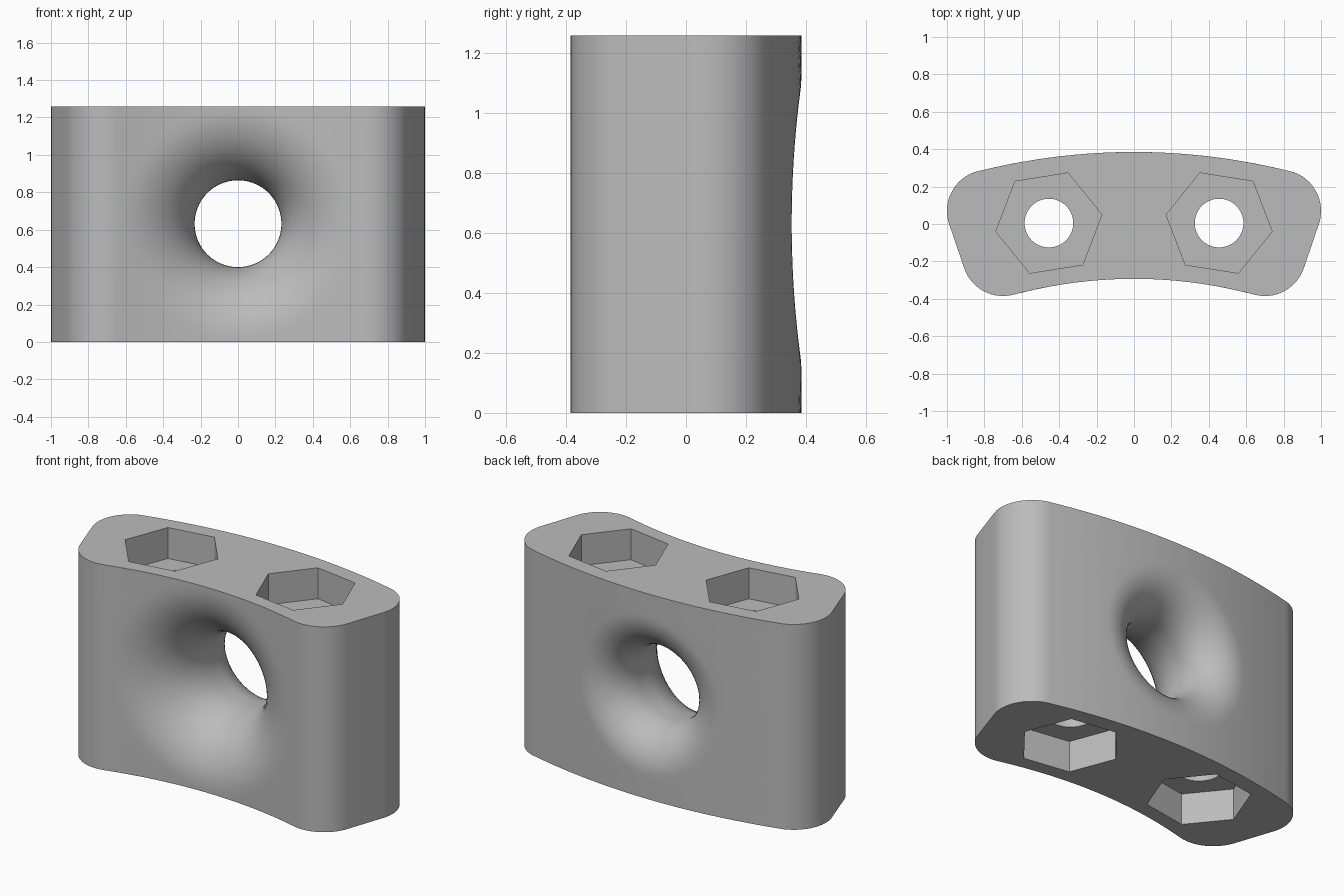
import bpy, bmesh
from math import sin, cos, pi, sqrt, radians, atan2
from mathutils import Vector

if "Cube" in bpy.data.objects:
    bpy.data.objects.remove(bpy.data.objects["Cube"])

H = 1.26            # height
MID = H / 2 + 0.002  # height of the big through hole
R_HOLE = 0.232
SEG = 24            # segments per side of each face panel
N = SEG * 4

grey = bpy.data.materials.new("grey")
grey.use_nodes = True
grey.diffuse_color = (0.5, 0.5, 0.5, 1)
grey.node_tree.nodes["Principled BSDF"].inputs["Base Color"].default_value = (0.5, 0.5, 0.5, 1)


def front_y(x):
    return -0.293 - 0.204 * x * x


def back_y(x):
    return 0.385 - 0.148 * x * x


bm = bmesh.new()


def rect_point(i, w):
    """Walk round a panel border, counter-clockwise from the lower left corner."""
    side, t = i // SEG, (i % SEG) / SEG
    corners = [(-w, 0), (w, 0), (w, H), (-w, H)]
    a, b = Vector(corners[side]), Vector(corners[(side + 1) % 4])
    return a.lerp(b, t)


def join_rings(a, b):
    for i in range(N):
        j = (i + 1) % N
        bm.faces.new((a[i], a[j], b[j], b[i]))


def panel(surface, w, radius, inward):
    """Curved wall whose hole flares out with a large round; returns the throat ring."""
    outer = R_HOLE + radius
    rings = []
    for k in range(4):      # from the border in to the flare
        ring = []
        for i in range(N):
            a = 2 * pi * i / N - 3 * pi / 4
            circle = Vector((outer * cos(a), MID + outer * sin(a)))
            p = rect_point(i, w).lerp(circle, k / 4)
            ring.append(bm.verts.new((p.x, surface(p.x), p.y)))
        rings.append(ring)
    for k in range(17):     # quarter round down to the throat
        t = k / 16 * pi / 2
        r, depth = outer - radius * sin(t), radius * (1 - cos(t))
        ring = []
        for i in range(N):
            a = 2 * pi * i / N - 3 * pi / 4
            x = r * cos(a)
            ring.append(bm.verts.new((x, surface(x) + inward * depth, MID + r * sin(a))))
        rings.append(ring)
    for a, b in zip(rings, rings[1:]):
        join_rings(a, b)
    return rings[-1]


# Front and back walls joined through the throat of the hole
W_FRONT, W_BACK = 0.645, 0.83
throat_front = panel(front_y, W_FRONT, 0.38, 1)
throat_back = panel(back_y, W_BACK, 0.25, -1)
join_rings(throat_front, throat_back)


# Rounded ends: two corner arcs with a straight run between them
def arc(cx, cy, r, a0, a1, steps=14):
    angles = [radians(a0 + (a1 - a0) * i / steps) for i in range(steps + 1)]
    return [(cx + r * cos(a), cy + r * sin(a)) for a in angles]


end = [(W_FRONT, front_y(W_FRONT))]
end += arc(0.70, -0.165, 0.22, -104, -17)[1:]
end += arc(0.78, 0.07, 0.22, -17, 77)[:-1]
end += [(W_BACK, back_y(W_BACK))]
for s in (1, -1):
    cols = [[bm.verts.new((s * x, y, H * k / SEG)) for k in range(SEG + 1)] for x, y in end]
    for a, b in zip(cols, cols[1:]):
        for k in range(SEG):
            bm.faces.new((a[k], b[k], b[k + 1], a[k + 1]))

bmesh.ops.remove_doubles(bm, verts=bm.verts, dist=0.0005)

# Flat top and bottom
for z in (0, H):
    rim = [e for e in bm.edges if e.is_boundary and all(abs(v.co.z - z) < 1e-4 for v in e.verts)]
    bmesh.ops.edgeloop_fill(bm, edges=rim)
bmesh.ops.recalc_face_normals(bm, faces=bm.faces)

mesh = bpy.data.meshes.new("body")
bm.to_mesh(mesh)
bm.free()
body = bpy.data.objects.new("body", mesh)
bpy.context.collection.objects.link(body)
mesh.materials.append(grey)


# Hexagonal nut pockets at both ends and bolt holes between them
def cut(name, sides, r, x, z0, z1, turn):
    bpy.ops.mesh.primitive_cylinder_add(vertices=sides, radius=r, depth=z1 - z0,
                                        location=(x, 0.005, (z0 + z1) / 2), rotation=(0, 0, turn))
    cutter = bpy.context.object
    cutter.name = name
    cutter.hide_render = True
    cutter.data.materials.append(grey)
    bpy.context.view_layer.objects.active = body
    mod = body.modifiers.new(name, 'BOOLEAN')
    mod.operation, mod.solver, mod.object = 'DIFFERENCE', 'EXACT', cutter
    bpy.ops.object.modifier_apply(modifier=name)
    bpy.data.objects.remove(cutter)


for s in (1, -1):
    turn = s * radians(-9) + pi / 2
    cut("bolt_hole", 64, 0.13, s * 0.455, -0.1, H + 0.1, 0)
    cut("top_pocket", 6, 0.287, s * 0.455, H - 0.19, H + 0.1, turn)
    cut("bottom_pocket", 6, 0.287, s * 0.455, -0.1, 0.19, turn)

bpy.ops.object.select_all(action='DESELECT')
body.select_set(True)
bpy.context.view_layer.objects.active = body
bpy.ops.object.shade_smooth_by_angle(angle=radians(30))
